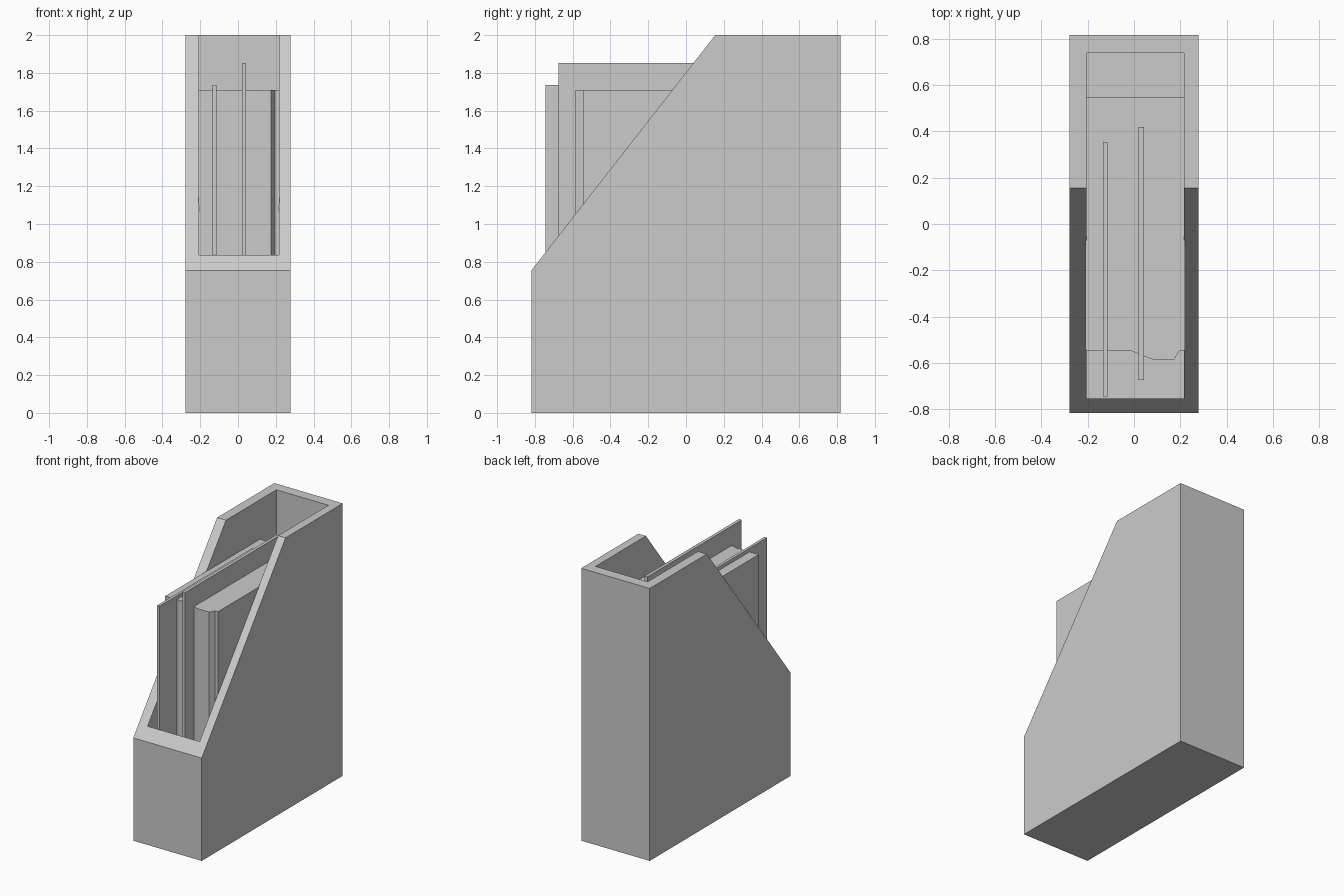
import bpy, bmesh
from mathutils import Vector

if "Cube" in bpy.data.objects:
    bpy.data.objects.remove(bpy.data.objects["Cube"])


def prism(name, base, offset):
    """Extrude a flat outline of 3D points along an offset vector."""
    bm = bmesh.new()
    face = bm.faces.new([bm.verts.new(p) for p in base])
    ext = bmesh.ops.extrude_face_region(bm, geom=[face], use_keep_orig=True)
    moved = [g for g in ext["geom"] if isinstance(g, bmesh.types.BMVert)]
    bmesh.ops.translate(bm, verts=moved, vec=Vector(offset))
    bmesh.ops.recalc_face_normals(bm, faces=bm.faces)
    mesh = bpy.data.meshes.new(name)
    bm.to_mesh(mesh)
    bm.free()
    obj = bpy.data.objects.new(name, mesh)
    bpy.context.collection.objects.link(obj)
    return obj


def upright(name, plan, z0, z1):
    """Raise a plan outline from z0 to z1."""
    return prism(name, [(x, y, z0) for x, y in plan], (0, 0, z1 - z0))


def rect(x0, x1, y0, y1):
    return [(x0, y0), (x1, y0), (x1, y1), (x0, y1)]


HALF_W, FLOOR = 0.278, 0.07

# Holder: slanted side profile, hollowed from above
side = [(-0.818, 0), (0.818, 0), (0.818, 2), (0.155, 2), (-0.818, 0.755)]
holder = prism("file_holder", [(-HALF_W, y, z) for y, z in side], (2 * HALF_W, 0, 0))
cutter = upright("cavity_cutter", rect(-0.206, 0.217, -0.755, 0.739), FLOOR, 2.5)
cutter.hide_render = True
cut = holder.modifiers.new("hollow", "BOOLEAN")
cut.operation = "DIFFERENCE"
cut.solver = "EXACT"
cut.object = cutter
bpy.context.view_layer.objects.active = holder
bpy.ops.object.modifier_apply(modifier=cut.name)
bpy.data.objects.remove(cutter)

# Stack of papers with a bulging front edge, slightly pressed into the walls
stack = [(-0.209, 0.55), (-0.209, -0.546), (-0.02, -0.546), (0.08, -0.585),
         (0.175, -0.585), (0.197, -0.546), (0.22, -0.546), (0.22, 0.55)]
upright("paper_stack", stack, FLOOR - 0.01, 1.71)

# Thin folders standing taller than the stack
for name, x0, x1, y0, y1, top in (
        ("left_folder", -0.135, -0.115, -0.745, 0.355, 1.737),
        ("middle_folder", 0.02, 0.043, -0.675, 0.42, 1.853)):
    upright(name, rect(x0, x1, y0, y1), FLOOR - 0.01, top)
